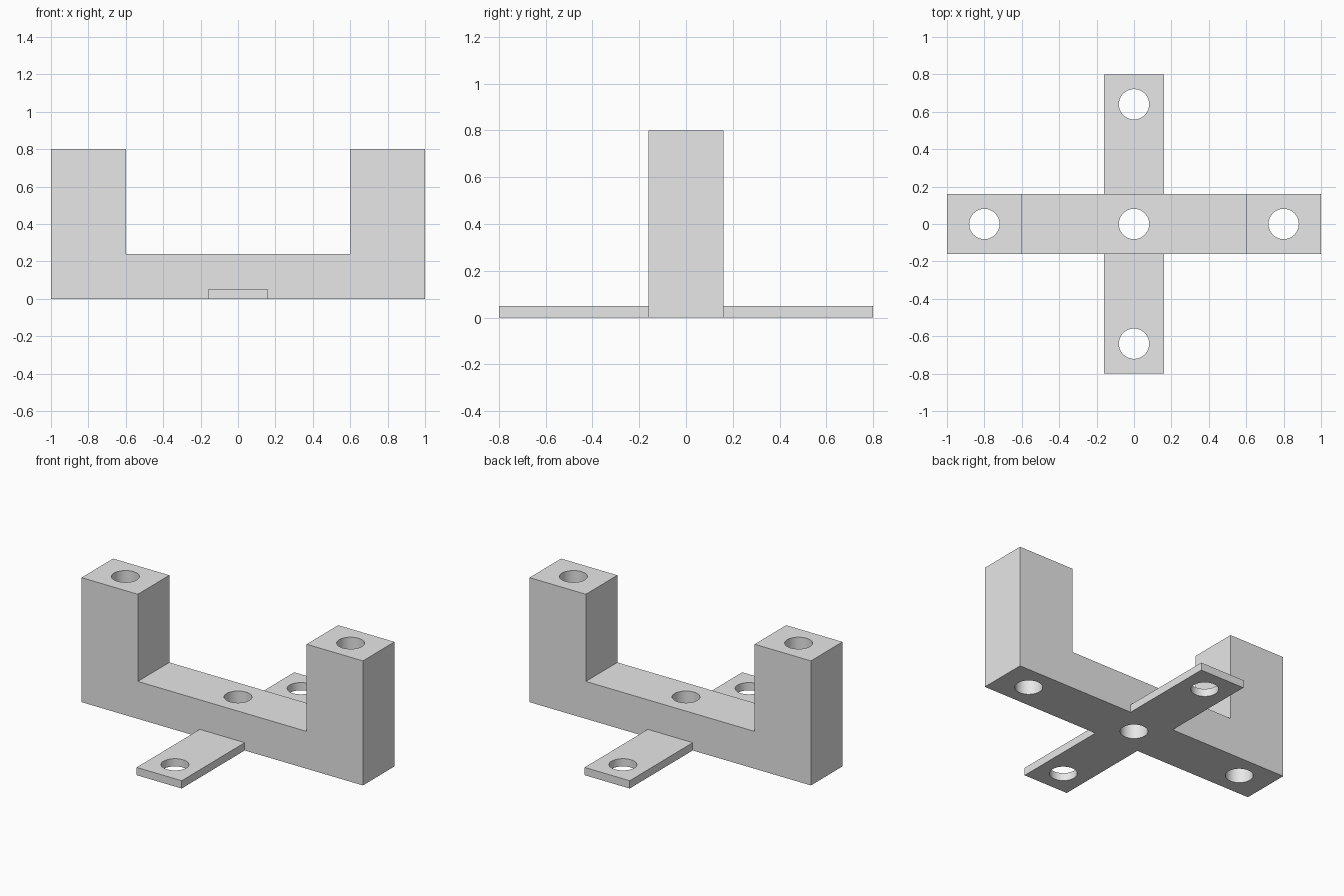
import bpy, bmesh, math

if "Cube" in bpy.data.objects:
    bpy.data.objects.remove(bpy.data.objects["Cube"], do_unlink=True)

HALF_WIDTH = 0.16
HOLE_RADIUS = 0.081

# Plain grey material
grey = bpy.data.materials.new("light_grey")
grey.use_nodes = True
colour = (0.8, 0.8, 0.8, 1.0)
grey.diffuse_color = colour
grey.node_tree.nodes["Principled BSDF"].inputs["Base Color"].default_value = colour


def extrude_profile(name, points, direction):
    """Extrude a closed outline of 3D points into a solid."""
    bm = bmesh.new()
    face = bm.faces.new([bm.verts.new(p) for p in points])
    result = bmesh.ops.extrude_face_region(bm, geom=[face])
    moved = [v for v in result["geom"] if isinstance(v, bmesh.types.BMVert)]
    bmesh.ops.translate(bm, verts=moved, vec=direction)
    bmesh.ops.recalc_face_normals(bm, faces=bm.faces)
    mesh = bpy.data.meshes.new(name)
    bm.to_mesh(mesh)
    bm.free()
    mesh.materials.append(grey)
    obj = bpy.data.objects.new(name, mesh)
    bpy.context.collection.objects.link(obj)
    return obj


def combine(target, tool, operation):
    """Apply a boolean with a tool object, then discard the tool."""
    mod = target.modifiers.new(operation.lower(), 'BOOLEAN')
    mod.operation = operation
    mod.solver = 'EXACT'
    mod.object = tool
    bpy.context.view_layer.objects.active = target
    bpy.ops.object.modifier_apply(modifier=mod.name)
    bpy.data.objects.remove(tool, do_unlink=True)


# U-shaped body: crossbar with an upright post at each end
right_half = [(1, 0), (1, 0.8), (0.6, 0.8), (0.6, 0.24)]
outline = right_half + [(-x, z) for x, z in reversed(right_half)]
bracket = extrude_profile("bracket", [(x, -HALF_WIDTH, z) for x, z in outline],
                          (0, 2 * HALF_WIDTH, 0))

# Thin mounting strip crossing under the body, front to back
strip = extrude_profile("mounting_strip",
                        [(sx * HALF_WIDTH, sy * 0.8, 0)
                         for sx, sy in ((-1, -1), (1, -1), (1, 1), (-1, 1))],
                        (0, 0, 0.05))
combine(bracket, strip, 'UNION')

# Vertical screw holes through the posts, the centre and both tabs
for x, y in ((-0.8, 0), (0, 0), (0.8, 0), (0, -0.64), (0, 0.64)):
    bpy.ops.mesh.primitive_cylinder_add(vertices=64, radius=HOLE_RADIUS, depth=2,
                                        location=(x, y, 0.4))
    cutter = bpy.context.object
    cutter.name = "hole_cutter"
    cutter.hide_render = True
    cutter.data.materials.append(grey)
    combine(bracket, cutter, 'DIFFERENCE')

# Smooth hole walls, sharp edges everywhere else
bpy.ops.object.select_all(action='DESELECT')
bracket.select_set(True)
bpy.context.view_layer.objects.active = bracket
bpy.ops.object.shade_smooth_by_angle(angle=math.radians(30))
